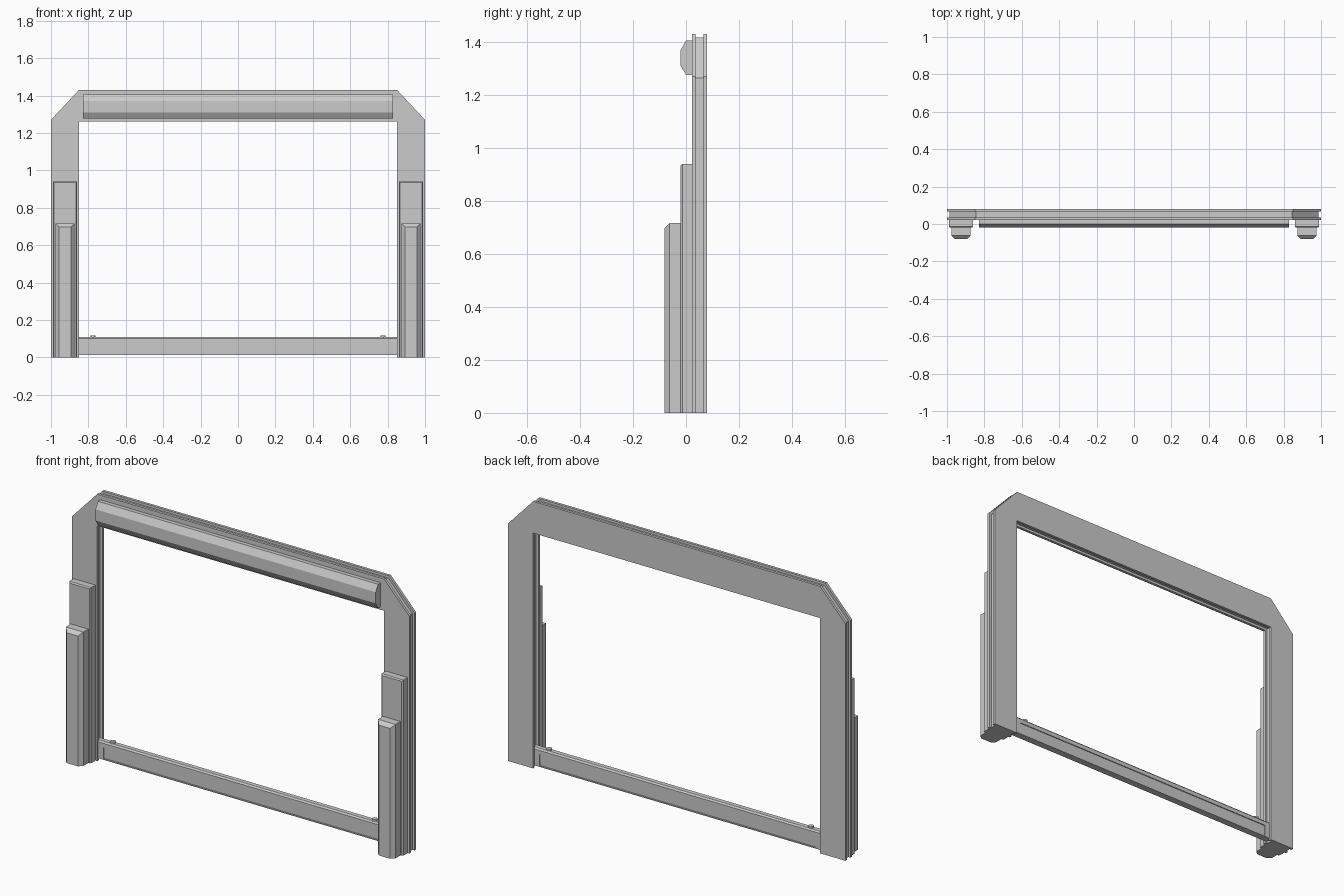
import bpy, bmesh

if "Cube" in bpy.data.objects:
    bpy.data.objects.remove(bpy.data.objects["Cube"])


def loft(name, rings):
    """Join equal-length rings of 3D points into a closed, flat-shaded solid."""
    bm = bmesh.new()
    loops = [[bm.verts.new(p) for p in ring] for ring in rings]
    n = len(loops[0])
    for a, b in zip(loops, loops[1:]):
        for i in range(n):
            j = (i + 1) % n
            bm.faces.new((a[i], a[j], b[j], b[i]))
    bm.faces.new(loops[0])
    bm.faces.new(loops[-1][::-1])
    bmesh.ops.recalc_face_normals(bm, faces=bm.faces)
    mesh = bpy.data.meshes.new(name)
    bm.to_mesh(mesh)
    bm.free()
    obj = bpy.data.objects.new(name, mesh)
    bpy.context.collection.objects.link(obj)
    return obj


def rect(x0, x1, z0, z1, y):
    return [(x0, y, z0), (x1, y, z0), (x1, y, z1), (x0, y, z1)]


def arch(d, y):
    """Arch outline at depth y, shrunk inwards by d."""
    right = [(0.85 + d, 0), (1 - d, 0), (1 - d, 1.27 - 0.4 * d), (0.85 - 0.4 * d, 1.43 - d)]
    left = [(-x, z) for x, z in reversed(right)]
    inner = [(-0.85 - d, 1.26 + d), (0.85 + d, 1.26 + d)]
    return [(x, y, z) for x, z in right + left + inner]


# Arch frame with a groove running round its edge
G = 0.013
loft("arch_frame", [arch(0, 0.022), arch(0, 0.036), arch(G, 0.036),
                    arch(G, 0.066), arch(0, 0.066), arch(0, 0.08)])

# Faceted header beam on the front of the arch
profile = [(0.023, 1.405), (0.0, 1.405), (-0.02, 1.37), (-0.02, 1.31), (0.0, 1.276), (0.023, 1.276)]
loft("header_beam", [[(x, y, z) for y, z in profile] for x in (-0.83, 0.83)])

# Bottom rail with shallow panels front and back
W, P = 0.862, 0.82
loft("bottom_rail", [
    rect(-P, P, 0.018, 0.078, 0.036), rect(-P, P, 0.018, 0.078, 0.031),
    rect(-W, W, 0.012, 0.1, 0.031), rect(-W, W, 0.012, 0.108, 0.038),
    rect(-W, W, 0.012, 0.108, 0.062), rect(-W, W, 0.012, 0.1, 0.069),
    rect(-P, P, 0.018, 0.078, 0.069), rect(-P, P, 0.018, 0.078, 0.064)])

for s, side in ((-1, "left"), (1, "right")):
    c = s * 0.925

    # Stepped leg blocks, chamfered at the front
    def block(name, steps):
        loft(f"{side}_{name}", [rect(c - w, c + w, 0, h, y) for y, w, h in steps])

    block("back_block", [(0.023, 0.065, 0.94), (-0.014, 0.065, 0.94), (-0.02, 0.059, 0.934)])
    block("front_block", [(-0.019, 0.052, 0.717), (-0.062, 0.052, 0.717), (-0.081, 0.033, 0.698)])

    # Small stud on top of the rail
    bpy.ops.mesh.primitive_cylinder_add(vertices=12, radius=0.014, depth=0.02,
                                        location=(s * 0.775, 0.05, 0.107))
    bpy.context.object.name = f"{side}_rail_stud"
